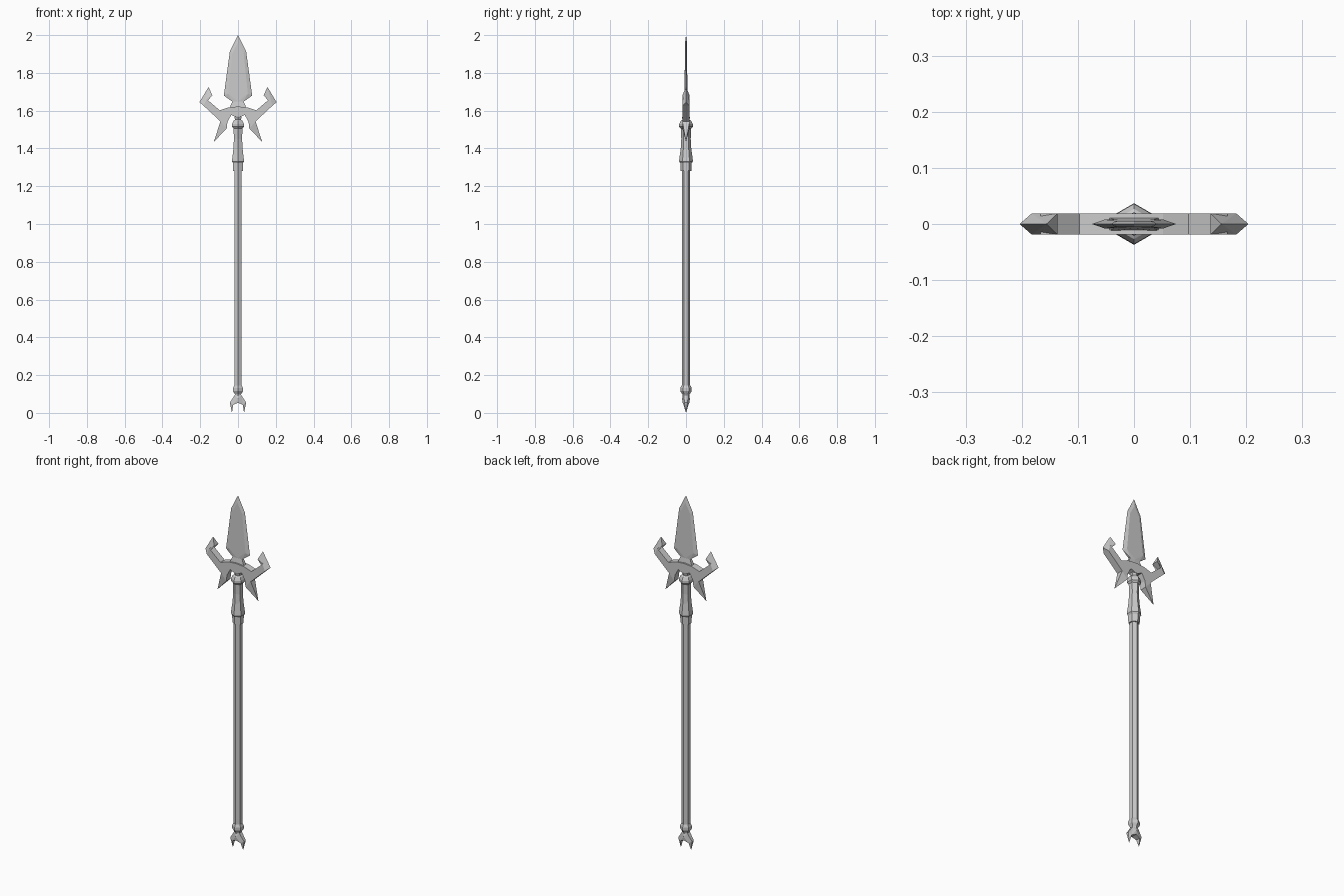
import bpy, bmesh, math

if "Cube" in bpy.data.objects:
    bpy.data.objects.remove(bpy.data.objects["Cube"])


def finish(name, bm):
    bmesh.ops.recalc_face_normals(bm, faces=bm.faces)
    me = bpy.data.meshes.new(name)
    bm.to_mesh(me)
    bm.free()
    ob = bpy.data.objects.new(name, me)
    bpy.context.collection.objects.link(ob)
    return ob


def turned(name, profile, sides=6):
    """Faceted turning from (radius, z) pairs, a corner facing the front."""
    bm = bmesh.new()
    rings = []
    for r, z in profile:
        angles = [2 * math.pi * i / sides - math.pi / 2 for i in range(sides)]
        rings.append([bm.verts.new((r * math.cos(a), r * math.sin(a), z)) for a in angles])
    for a, b in zip(rings, rings[1:]):
        for i in range(sides):
            j = (i + 1) % sides
            bm.faces.new((a[i], a[j], b[j], b[i]))
    bm.faces.new(rings[0])
    bm.faces.new(rings[-1])
    return finish(name, bm)


def plate(name, points, faces):
    """Half plate from (x, z, half thickness) points, mirrored over x."""
    bm = bmesh.new()
    front = [bm.verts.new((x, -t, z)) for x, z, t in points]
    back = [bm.verts.new((x, t, z)) if t else front[i] for i, (x, z, t) in enumerate(points)]
    edges = {}
    for f in faces:
        bm.faces.new([front[i] for i in f])
        bm.faces.new([back[i] for i in reversed(f)])
        for a, b in zip(f, f[1:] + f[:1]):
            key = (min(a, b), max(a, b))
            edges[key] = edges.get(key, 0) + 1
    # walls around the open border, except on the mirror plane
    for (a, b), count in edges.items():
        if count == 1 and (points[a][0] or points[b][0]):
            wall = list(dict.fromkeys((front[a], front[b], back[b], back[a])))
            if len(wall) > 2:
                bm.faces.new(wall)
    ob = finish(name, bm)
    ob.modifiers.new("Mirror", 'MIRROR').use_axis = (True, False, False)
    return ob


# Shaft, upper socket and lower collar
turned("shaft", [(0.022, 0.12), (0.022, 1.30)])
turned("socket", [(0.029, 1.28), (0.030, 1.322), (0.037, 1.332), (0.028, 1.40),
                  (0.025, 1.45), (0.027, 1.505), (0.036, 1.515), (0.036, 1.53),
                  (0.027, 1.547), (0.018, 1.552), (0.021, 1.563), (0.014, 1.58)])
turned("collar", [(0.017, 0.085), (0.020, 0.10), (0.030, 0.115), (0.030, 0.132), (0.023, 0.146)])

# Bevelled blade with a narrow neck
plate("blade",
      [(0, 2.0, 0), (0.043, 1.915, 0), (0.075, 1.68, 0), (0.030, 1.648, 0.006),
       (0.046, 1.612, 0.012), (0, 1.612, 0.012), (0, 1.648, 0.008),
       (0.052, 1.69, 0.008), (0.030, 1.905, 0.005), (0, 1.96, 0.005)],
      [[0, 1, 8, 9], [1, 2, 7, 8], [2, 3, 7], [9, 8, 7, 6], [6, 7, 3], [6, 3, 4, 5]])

# Guard with raised horns and drooping spikes
T = 0.019
plate("guard",
      [(0, 1.622, T), (0.052, 1.617, T), (0.097, 1.602, T), (0.167, 1.662, T),
       (0.136, 1.682, T), (0.156, 1.725, 0), (0.204, 1.645, 0), (0.182, 1.626, T),
       (0.093, 1.543, T), (0.128, 1.435, 0), (0.060, 1.505, T), (0.056, 1.54, T),
       (0.036, 1.577, T), (0, 1.562, T)],
      [[0, 1, 12, 13], [1, 2, 8, 11, 12], [8, 9, 10], [8, 10, 11],
       [2, 3, 7, 8], [3, 4, 7], [4, 5, 7], [5, 6, 7]])

# Forked foot
plate("forked_foot",
      [(0, 0.105, 0.013), (0.017, 0.095, 0.012), (0.043, 0.055, 0.008),
       (0.032, 0.0, 0), (0.026, 0.042, 0.013), (0, 0.054, 0.018), (0, 0.075, 0.021)],
      [[0, 1, 6], [6, 1, 4], [6, 4, 5], [1, 2, 4], [2, 3, 4]])
